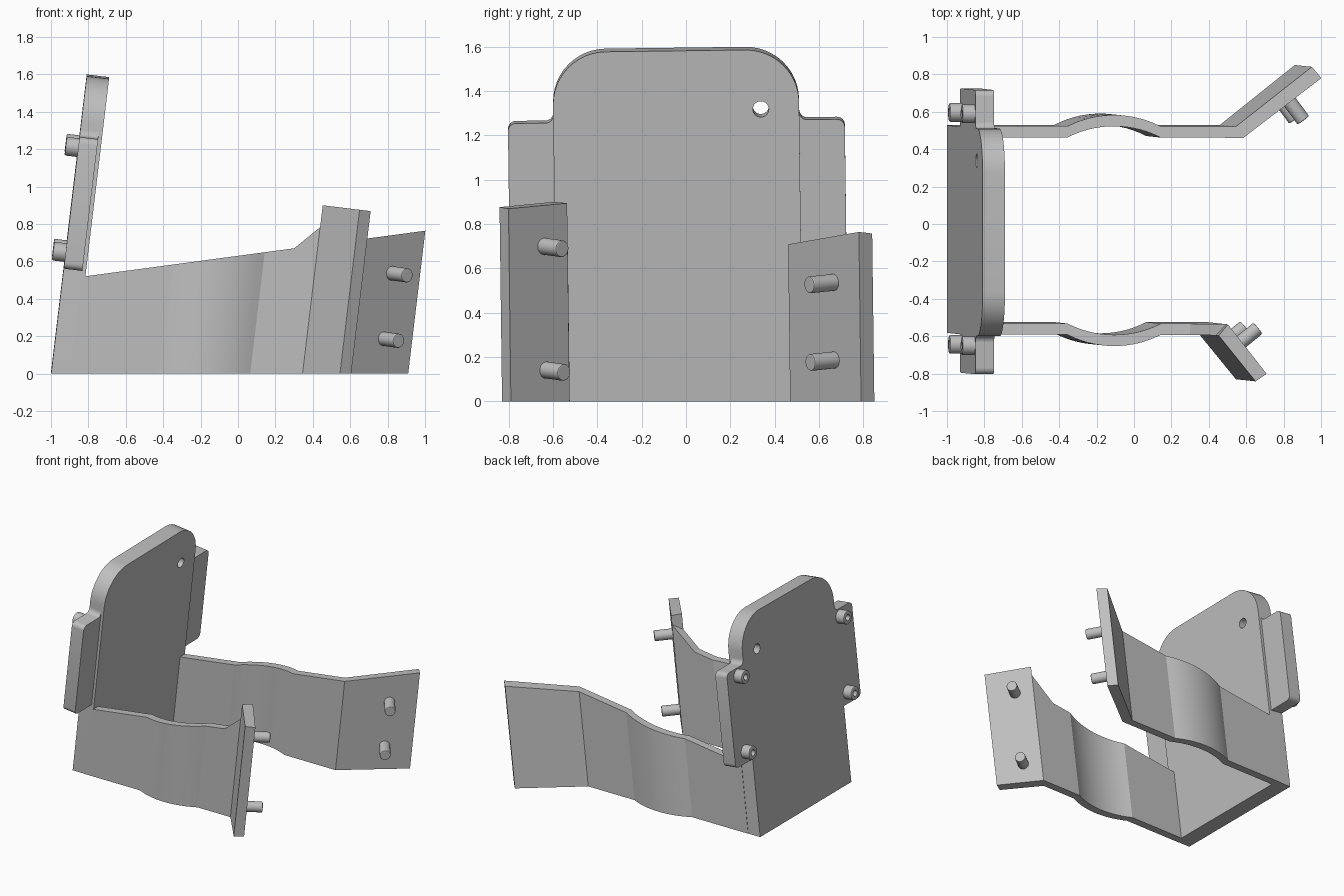
import bpy, bmesh
from math import sin, cos, pi, radians, sqrt
from mathutils import Vector, Matrix

cube = bpy.data.objects.get("Cube")
if cube:
    bpy.data.objects.remove(cube)

grey = bpy.data.materials.new("plain grey")
grey.use_nodes = True
grey.diffuse_color = (0.52, 0.52, 0.52, 1)
grey.node_tree.nodes["Principled BSDF"].inputs["Base Color"].default_value = grey.diffuse_color

# Leaning frame of the back plate: thickness, width and height directions
LEAN, ROLL, MID = 0.12, -0.013, -0.027
ACROSS = Vector((0.993, 0, -0.119))
WIDE = Vector((0, 1, 0.013))
UP = Vector((0.119, -0.013, 0.993))


def plate_point(t, y, s):
    return Vector((-1, 0, 0)) + ACROSS * t + WIDE * y + UP * s


def finish(name, bm):
    bmesh.ops.recalc_face_normals(bm, faces=bm.faces[:])
    mesh = bpy.data.meshes.new(name)
    bm.to_mesh(mesh)
    bm.free()
    mesh.materials.append(grey)
    obj = bpy.data.objects.new(name, mesh)
    bpy.context.collection.objects.link(obj)
    return obj


def smooth(obj):
    bpy.ops.object.select_all(action='DESELECT')
    obj.select_set(True)
    bpy.context.view_layer.objects.active = obj
    bpy.ops.object.shade_smooth_by_angle(angle=radians(20))


def arc(cy, cs, r, start, end, n=12):
    angles = [radians(start + (end - start) * i / n) for i in range(n + 1)]
    return [(cy + r * cos(a), cs + r * sin(a)) for a in angles]


def slab(name, outline, thick):
    """Outline in plate width and height, extruded through the thickness."""
    bm = bmesh.new()
    face = bm.faces.new([bm.verts.new(plate_point(0, y, s)) for y, s in outline])
    out = bmesh.ops.extrude_face_region(bm, geom=[face])
    verts = [v for v in out["geom"] if isinstance(v, bmesh.types.BMVert)]
    bmesh.ops.translate(bm, verts=verts, vec=ACROSS * thick)
    # Trim level with the ground
    cut = bmesh.ops.bisect_plane(bm, geom=bm.verts[:] + bm.edges[:] + bm.faces[:],
                                 plane_co=(0, 0, 0), plane_no=(0, 0, 1), clear_inner=True)
    rim = [e for e in cut["geom_cut"] if isinstance(e, bmesh.types.BMEdge)]
    if rim:
        bmesh.ops.edgeloop_fill(bm, edges=rim)
    return finish(name, bm)


def rod(name, base, tip, r, socket=False):
    """Round pin with an eased tip, or a bolt head with a socket."""
    axis = Vector(tip) - Vector(base)
    bm = bmesh.new()
    bmesh.ops.create_cone(bm, cap_ends=True, segments=32, radius1=r, radius2=r, depth=axis.length)
    end = max(bm.faces, key=lambda f: f.calc_center_median().z)
    bmesh.ops.bevel(bm, geom=list(end.edges), offset=r * 0.15, segments=2,
                    profile=0.5, affect='EDGES')
    if socket:
        end = max(bm.faces, key=lambda f: f.calc_center_median().z)
        bmesh.ops.inset_region(bm, faces=[end], thickness=r * 0.4)
        hole = bmesh.ops.extrude_face_region(bm, geom=[end])
        bmesh.ops.translate(bm, verts=[v for v in hole["geom"] if isinstance(v, bmesh.types.BMVert)],
                            vec=(0, 0, -axis.length * 0.5))
        bmesh.ops.delete(bm, geom=[end], context='FACES')
    turn = axis.to_track_quat('Z', 'Y').to_matrix().to_4x4()
    bm.transform(Matrix.Translation((Vector(base) + Vector(tip)) / 2) @ turn)
    return finish(name, bm)


def ribbon(name, stations, top):
    """Strip through (outer, inner) plan points, leaning with the plate."""
    bm = bmesh.new()
    rings = []
    for outer, inner in stations:
        ring = []
        for (x, y), high in ((outer, 0), (outer, 1), (inner, 1), (inner, 0)):
            z = top(x) * high
            ring.append(bm.verts.new((x + LEAN * z, y + ROLL * z, z)))
        rings.append(ring)
    for a, b in zip(rings, rings[1:]):
        for i in range(4):
            j = (i + 1) % 4
            bm.faces.new((a[i], a[j], b[j], b[i]))
    bm.faces.new(rings[0])
    bm.faces.new(rings[-1])
    obj = finish(name, bm)
    smooth(obj)
    return obj


# Back plate with rounded top corners
half, tall, rad = 0.555, 1.607, 0.24
outline = [(MID - half, -0.04), (MID + half, -0.04)]
outline += arc(MID + half - rad, tall - rad, rad, 0, 90)
outline += arc(MID - half + rad, tall - rad, rad, 90, 180)
plate = slab("back_plate", outline, 0.12)

# Four through holes
for y in (-0.427, 0.355):
    for s in (0.54, 1.337):
        cutter = rod("hole_cutter", plate_point(-0.1, y, s), plate_point(0.3, y, s), 0.036)
        cutter.hide_render = True
        mod = plate.modifiers.new("hole", 'BOOLEAN')
        mod.operation = 'DIFFERENCE'
        mod.solver = 'EXACT'
        mod.object = cutter
        bpy.context.view_layer.objects.active = plate
        bpy.ops.object.modifier_apply(modifier=mod.name)
        bpy.data.objects.remove(cutter)
smooth(plate)

# Side wings with blended top joint and bolt heads
for side, label in ((1, "left"), (-1, "right")):
    w, low, high, r = 0.76, 0.575, 1.284, 0.035
    shape = [(half, low)]
    shape += arc(w - r, low + r, r, -90, 0, 6)
    shape += arc(w - r, high - r, r, 0, 90, 6)
    shape += arc(half + r, high + r, r, 270, 180, 6)
    wing = slab(label + "_wing", [(MID + side * y, s) for y, s in shape], 0.1)
    smooth(wing)
    for s, level in ((0.66, "lower"), (1.225, "upper")):
        y = MID + 0.012 + side * 0.62
        smooth(rod(f"{label}_{level}_bolt_head", plate_point(0.005, y, s),
                   plate_point(-0.068, y, s), 0.05, socket=True))


# Arms: straight strips with an outward bow
def slope(x):
    return (0.52 + 0.134 * (x + 0.82)) / 0.984


def raised(x):
    return slope(x) if x <= 0.22 else slope(0.22) + (x - 0.22) * 0.9


def arm_stations(side):
    outer, inner, reach, rise = 0.5575, 0.4975, 0.245, 0.06
    radius = (reach ** 2 + rise ** 2) / (2 * rise)
    path = [(-0.9, 0)]
    for i in range(15):
        dx = -reach + 2 * reach * i / 14
        path.append((-0.18 + dx, sqrt(radius ** 2 - dx ** 2) - radius + rise))
    path.append((0.22, 0))
    return [((x, MID + side * (outer + b)), (x, MID + side * (inner + b))) for x, b in path]


ribbon("left_arm", arm_stations(1) + [((0.46, 0.53), (0.50, 0.47)),
                                      ((0.86, 0.85), (0.91, 0.79))], slope)
bend = ((0.345, -0.585), (0.395, -0.525))
ribbon("right_arm", arm_stations(-1) + [bend], raised)
ribbon("right_flap", [bend, ((0.545, -0.83), (0.605, -0.79))],
       lambda x: 0.9 - 0.12 * (x - 0.345))

# Pins on the inner faces of the flared ends
for name, base, push in (
        ("left_upper_pin", (0.82, 0.67, 0.537), (0.085, -0.115, -0.012)),
        ("left_lower_pin", (0.775, 0.675, 0.187), (0.085, -0.115, -0.012)),
        ("right_upper_pin", (0.555, -0.645, 0.7), (0.107, 0.087, -0.012)),
        ("right_lower_pin", (0.485, -0.637, 0.142), (0.107, 0.087, -0.012))):
    base, push = Vector(base), Vector(push)
    smooth(rod(name, base - push * 0.15, base + push, 0.038))
